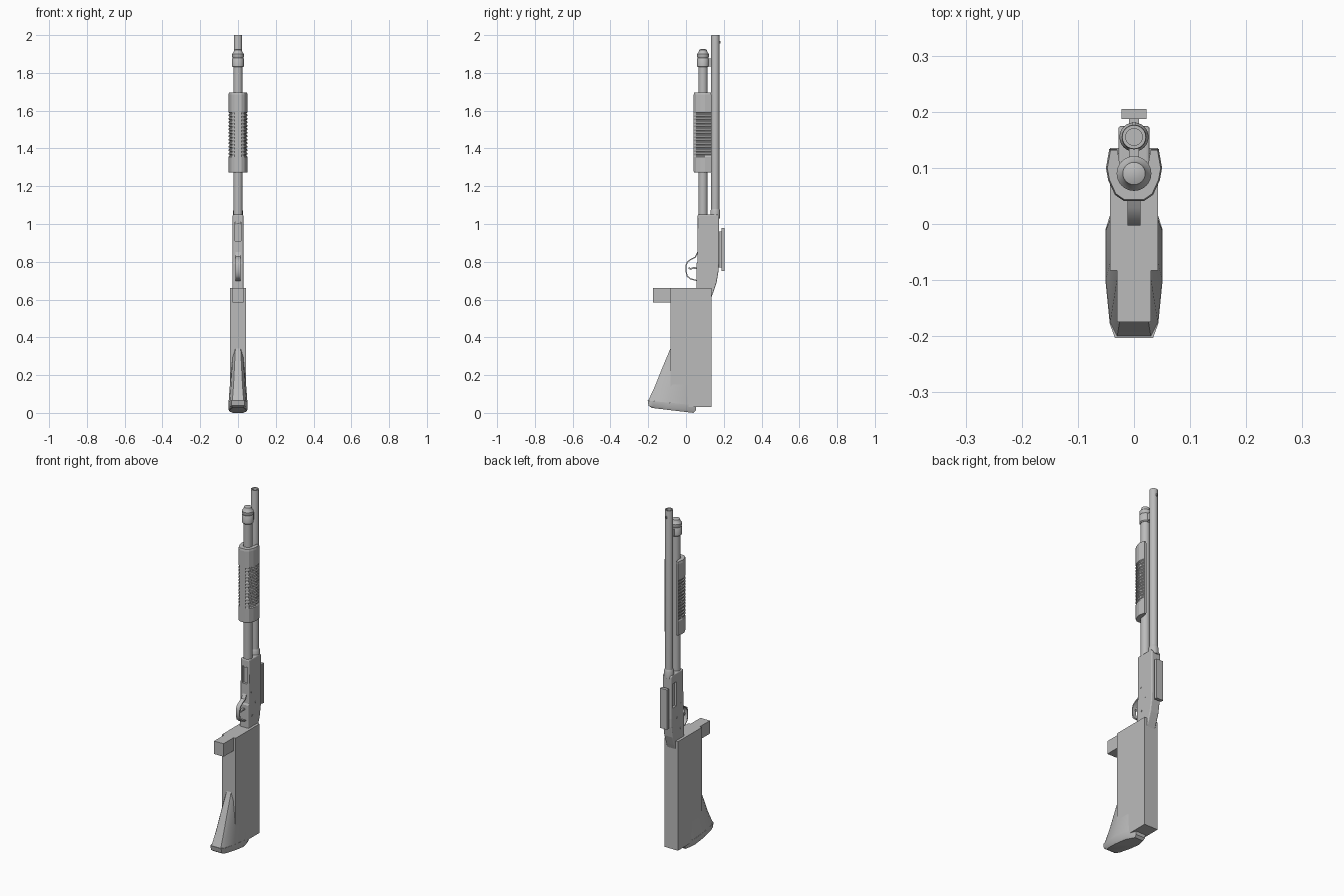
import bpy, bmesh, math
from mathutils import Vector

cube = bpy.data.objects.get("Cube")
if cube:
    bpy.data.objects.remove(cube, do_unlink=True)

grey = bpy.data.materials.new("plain grey")
grey.use_nodes = True
grey.diffuse_color = (0.5, 0.5, 0.5, 1)
grey.node_tree.nodes["Principled BSDF"].inputs["Base Color"].default_value = (0.5, 0.5, 0.5, 1)


def loft(name, loops, smooth=False, closed=False):
    """Skin a list of equal-length loops; cap the ends or join them."""
    bm = bmesh.new()
    rings = [[bm.verts.new(p) for p in loop] for loop in loops]
    n = len(rings[0])
    pairs = list(zip(rings, rings[1:]))
    if closed:
        pairs.append((rings[-1], rings[0]))
    else:
        bm.faces.new(rings[0][::-1])
        bm.faces.new(rings[-1])
    for a, b in pairs:
        for i in range(n):
            j = (i + 1) % n
            bm.faces.new((a[i], a[j], b[j], b[i]))
    bmesh.ops.recalc_face_normals(bm, faces=bm.faces)
    me = bpy.data.meshes.new(name)
    bm.to_mesh(me)
    bm.free()
    ob = bpy.data.objects.new(name, me)
    bpy.context.collection.objects.link(ob)
    me.materials.append(grey)
    if smooth:
        bpy.ops.object.select_all(action='DESELECT')
        ob.select_set(True)
        bpy.context.view_layer.objects.active = ob
        bpy.ops.object.shade_smooth_by_angle(angle=math.radians(35))
    return ob


def box(name, x0, x1, y0, y1, z0, z1):
    return loft(name, [[(x0, y0, z), (x1, y0, z), (x1, y1, z), (x0, y1, z)] for z in (z0, z1)])


def turned(name, y, profile, hollow=False, sides=24):
    """Round part about a vertical axis from (radius, height) pairs."""
    turn = [2 * math.pi * i / sides for i in range(sides)]
    return loft(name, [[(r * math.cos(t), y + r * math.sin(t), z) for t in turn]
                       for r, z in profile], True, hollow)


def pin(name, y, z, r, half):
    turn = [2 * math.pi * i / 12 for i in range(12)]
    return loft(name, [[(x, y + r * math.cos(t), z + r * math.sin(t)) for t in turn]
                       for x in (-half, half)], True)


def side_profile(name, pts, half, bevel=0.0):
    ob = loft(name, [[(x, y, z) for y, z in pts] for x in (-half, half)])
    if bevel:
        m = ob.modifiers.new("bevel", 'BEVEL')
        m.width, m.segments, m.limit_method = bevel, 3, 'ANGLE'
    return ob


def sweep(name, path, half, thick):
    """Flat strip following a path in the side plane."""
    pts = [Vector(p) for p in path]
    loops = []
    for i, p in enumerate(pts):
        d = (pts[min(i + 1, len(pts) - 1)] - pts[max(i - 1, 0)]).normalized()
        n = Vector((-d.y, d.x)) * thick / 2
        a, b = p + n, p - n
        loops.append([(-half, a.x, a.y), (half, a.x, a.y), (half, b.x, b.y), (-half, b.x, b.y)])
    return loft(name, loops, True)


def cut(target, cutter):
    m = target.modifiers.new("cut", 'BOOLEAN')
    m.operation, m.object, m.solver = 'DIFFERENCE', cutter, 'EXACT'
    cutter.hide_render = True
    bpy.ops.object.select_all(action='DESELECT')
    bpy.context.view_layer.objects.active = target
    target.select_set(True)
    for mod in list(target.modifiers):
        bpy.ops.object.modifier_apply(modifier=mod.name)
    bpy.data.objects.remove(cutter, do_unlink=True)


BARREL_Y, TUBE_Y = 0.155, 0.09

# Barrel with open bore, collar and bead
turned("barrel", BARREL_Y, [(0.015, 1.9), (0.015, 2), (0.021, 2), (0.022, 1.995),
                            (0.022, 1.06), (0.015, 1.06)], True)
turned("bore_floor", BARREL_Y, [(0.016, 1.9), (0.016, 1.91)])
turned("barrel_collar", BARREL_Y, [(0.026, 1.03), (0.026, 1.07), (0.022, 1.08)])
box("bead", -0.003, 0.003, 0.175, 0.182, 1.955, 1.968)

# Lower tube and its stepped cap
turned("lower_tube", TUBE_Y, [(0.024, 1.0), (0.024, 1.85)])
turned("tube_cap", TUBE_Y, [(0.026, 1.83), (0.031, 1.835), (0.031, 1.875), (0.028, 1.88),
                            (0.031, 1.885), (0.031, 1.9), (0.023, 1.91), (0.02, 1.922), (0.01, 1.926)])
box("barrel_bracket", -0.009, 0.009, 0.1, 0.145, 1.835, 1.875)


# Sliding grip: open channel section, grooved on the flanks
def grip_loop(z, inset=0.0, shrink=1.0):
    half = [(0.018, 0.041), (0.034, 0.052), (0.046, 0.078), (0.05, 0.1), (0.044, 0.134), (0.031, 0.134)]
    outer = [((x - (inset if x > 0.03 and y < 0.12 else 0)) * shrink,
              TUBE_Y + (y - TUBE_Y) * shrink) for x, y in half]
    inner = [(0.025 * math.cos(t), TUBE_Y + 0.025 * math.sin(t))
             for t in (0.3, -0.3, -0.8, -1.25)]
    right = outer + inner
    return [(x, y, z) for x, y in right] + [(-x, y, z) for x, y in reversed(right)]


loops = [grip_loop(1.272, 0, 0.97), grip_loop(1.277), grip_loop(1.355)]
for i in range(13):
    z = 1.36 + i * 0.0185
    loops += [grip_loop(z, 0.005), grip_loop(z + 0.006, 0.005), grip_loop(z + 0.009), grip_loop(z + 0.0155)]
loops += [grip_loop(1.685), grip_loop(1.697, 0, 0.95)]
loft("sliding_grip", loops)

# Receiver with side port and loading opening
receiver = side_profile("receiver", [(0.062, 1.05), (0.06, 0.8), (0.055, 0.79), (0.055, 0.66),
                                     (0.075, 0.62), (0.132, 0.605), (0.145, 0.64), (0.162, 0.69),
                                     (0.172, 0.75), (0.175, 0.8), (0.175, 1.04), (0.168, 1.05)],
                        0.028, 0.006)
cut(receiver, box("port_cutter", -0.05, -0.014, 0.125, 0.162, 0.86, 1.0))
cut(receiver, box("loading_cutter", -0.015, 0.015, 0.03, 0.075, 0.91, 1.01))
turned("bolt", 0.145, [(0.015, 0.87), (0.015, 0.99)])
for y, z in ((0.09, 0.72), (0.085, 0.86), (0.12, 0.79)):
    pin("receiver_pin", y, z, 0.006, 0.0295)

# Sight rail on its short stand
box("rail_stand", -0.009, 0.009, 0.17, 0.188, 0.77, 0.96)
box("sight_rail", -0.022, 0.022, 0.187, 0.205, 0.75, 0.98)

# Trigger and guard
sweep("trigger_guard", [(0.062, 0.85), (0.05, 0.825), (0.03, 0.815), (0.008, 0.8), (0.0, 0.78),
                        (0.0, 0.75), (0.006, 0.725), (0.022, 0.71), (0.06, 0.7)], 0.012, 0.006)
sweep("trigger", [(0.06, 0.765), (0.04, 0.768), (0.025, 0.762), (0.014, 0.768)], 0.005, 0.009)

# Large box body with front block
box("box_body", -0.043, 0.043, -0.083, 0.135, 0.03, 0.66)
box("front_block", -0.03, 0.03, -0.175, -0.08, 0.585, 0.66)


# Flared stock, with a tilted foot plate
def stock_loop(front, back, w, z_front, z_back, ridge):
    span = back - front
    half = [(ridge, 0), (w * 0.85, 0.1), (w, 0.4), (w, 0.75), (w * 0.6, 1)]
    right = [(x, front + t * span, z_front + t * (z_back - z_front)) for x, t in half]
    return right + [(-x, y, z) for x, y, z in reversed(right)]


loft("stock", [stock_loop(-0.2, 0.052, 0.05, 0.065, 0.04, 0.03),
               stock_loop(-0.165, 0.06, 0.044, 0.14, 0.13, 0.024),
               stock_loop(-0.125, 0.08, 0.037, 0.24, 0.24, 0.019),
               stock_loop(-0.083, 0.1, 0.029, 0.34, 0.36, 0.014),
               stock_loop(0.03, 0.12, 0.024, 0.62, 0.62, 0.014)], True)
loft("foot_plate", [stock_loop(-0.18, 0.04, 0.044, 0.026, 0.0, 0.03),
                    stock_loop(-0.198, 0.052, 0.05, 0.038, 0.012, 0.034),
                    stock_loop(-0.203, 0.054, 0.051, 0.065, 0.04, 0.034)], True)
